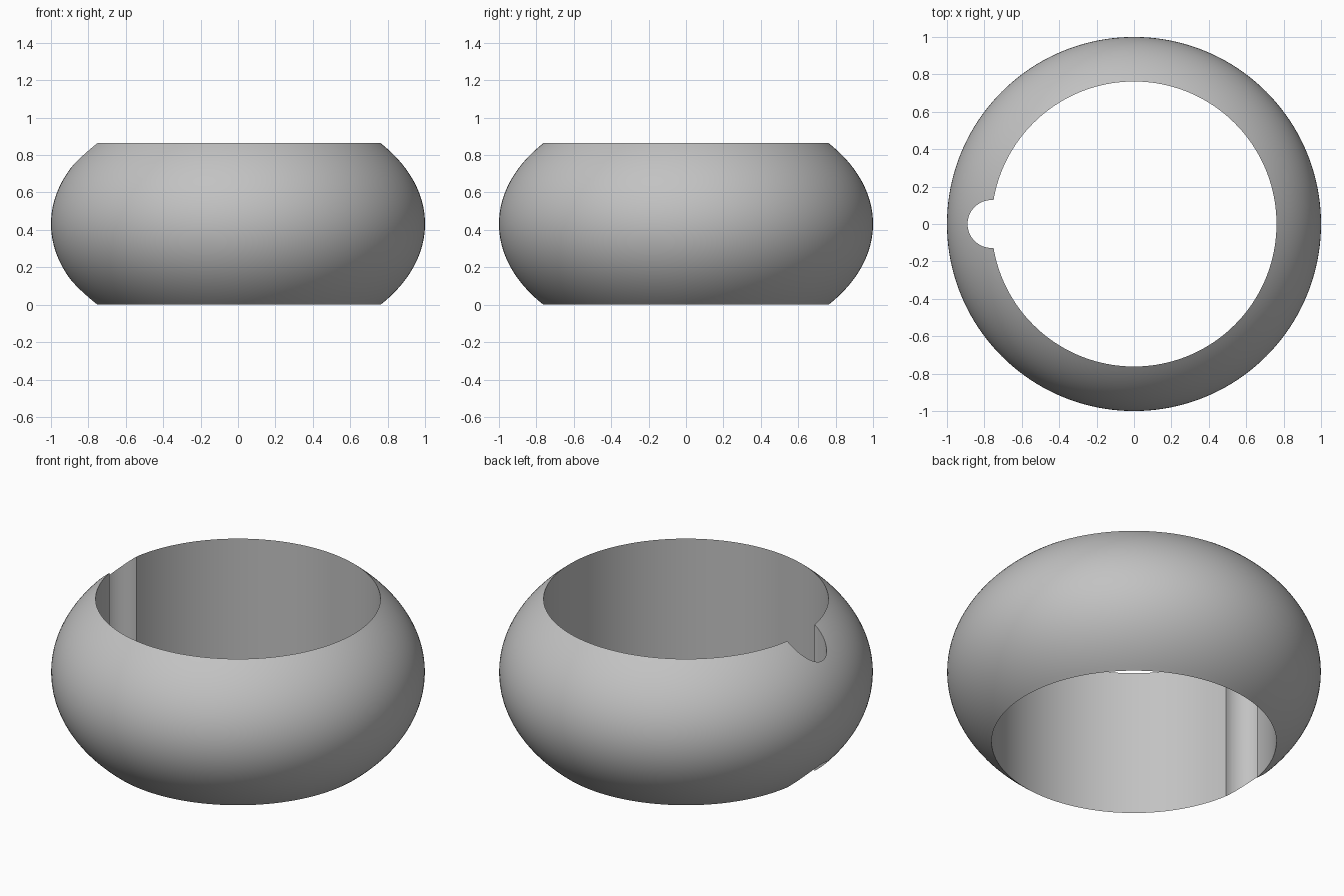
import bpy
import bmesh
from math import asin, cos, pi, sin

HALF_HEIGHT = 0.432
BORE_RADIUS = 0.762
BULGE_HEIGHT = HALF_HEIGHT / (1 - BORE_RADIUS ** 2) ** 0.5
NOTCH_RADIUS = 0.128
ARC_STEPS = 40
RING_STEPS = 160

cube = bpy.data.objects.get("Cube")
if cube:
    bpy.data.objects.remove(cube, do_unlink=True)

gray = bpy.data.materials.new("plain gray")
gray.use_nodes = True
gray.diffuse_color = (0.54, 0.54, 0.54, 1)
gray.node_tree.nodes["Principled BSDF"].inputs["Base Color"].default_value = gray.diffuse_color

# Bead body: an elliptical bulge, closed by the straight wall of the bore
limit = asin(HALF_HEIGHT / BULGE_HEIGHT)
angles = [limit * (2 * i / ARC_STEPS - 1) for i in range(ARC_STEPS + 1)]
bm = bmesh.new()
profile = [bm.verts.new((cos(a), 0, HALF_HEIGHT + BULGE_HEIGHT * sin(a))) for a in angles]
edges = [bm.edges.new((v, profile[(i + 1) % len(profile)])) for i, v in enumerate(profile)]
bmesh.ops.spin(bm, geom=profile + edges, cent=(0, 0, 0), axis=(0, 0, 1),
               angle=2 * pi, steps=RING_STEPS, use_merge=True)
bmesh.ops.remove_doubles(bm, verts=bm.verts, dist=0.0001)
bmesh.ops.recalc_face_normals(bm, faces=bm.faces)
mesh = bpy.data.meshes.new("bead_body")
bm.to_mesh(mesh)
bm.free()
bead = bpy.data.objects.new("bead_body", mesh)
bpy.context.collection.objects.link(bead)
mesh.materials.append(gray)

# Round groove running down the right side of the bore
bpy.ops.mesh.primitive_cylinder_add(vertices=64, radius=NOTCH_RADIUS, depth=2,
                                    location=(-BORE_RADIUS, 0, HALF_HEIGHT))
cutter = bpy.context.object
cutter.name = "groove_cutter"
cutter.hide_render = True
cutter.data.materials.append(gray)
groove = bead.modifiers.new("groove", 'BOOLEAN')
groove.operation = 'DIFFERENCE'
groove.solver = 'EXACT'
groove.object = cutter

# Apply the cut, then smooth the curved surfaces and keep the rims sharp
bpy.ops.object.select_all(action='DESELECT')
bpy.context.view_layer.objects.active = bead
bead.select_set(True)
bpy.ops.object.modifier_apply(modifier=groove.name)
bpy.data.objects.remove(cutter, do_unlink=True)
bpy.ops.object.shade_smooth_by_angle(angle=pi / 6)
